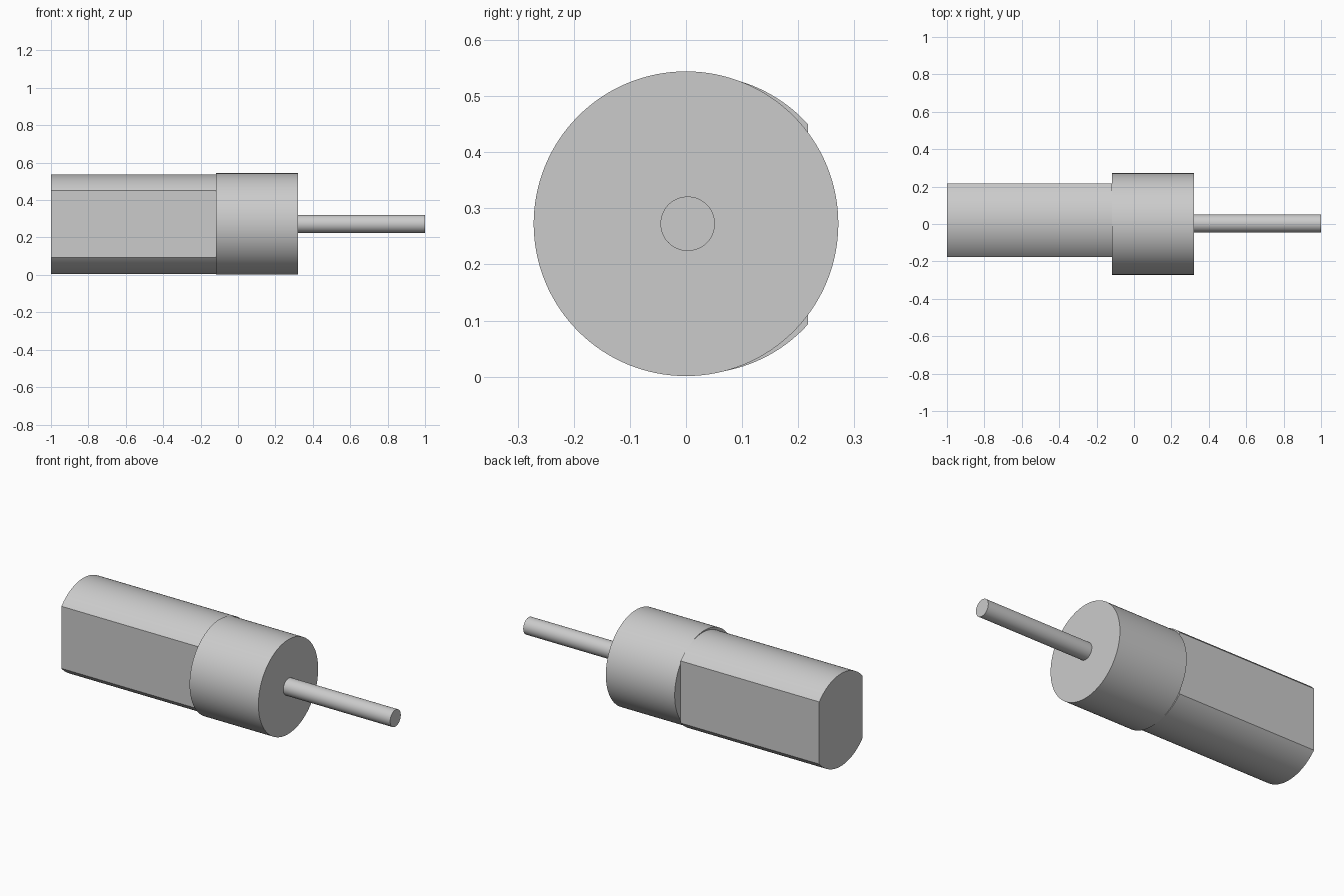
import bpy, bmesh, math

if "Cube" in bpy.data.objects:
    bpy.data.objects.remove(bpy.data.objects["Cube"])


def extrude_x(name, outline, x0, x1):
    """Solid made by extruding a (y, z) outline along x."""
    bm = bmesh.new()
    face = bm.faces.new([bm.verts.new((x0, y, z)) for y, z in outline])
    ext = bmesh.ops.extrude_face_region(bm, geom=[face])
    moved = [v for v in ext["geom"] if isinstance(v, bmesh.types.BMVert)]
    bmesh.ops.translate(bm, verts=moved, vec=(x1 - x0, 0, 0))
    bmesh.ops.recalc_face_normals(bm, faces=bm.faces)
    mesh = bpy.data.meshes.new(name)
    bm.to_mesh(mesh)
    bm.free()
    obj = bpy.data.objects.new(name, mesh)
    bpy.context.collection.objects.link(obj)
    bpy.ops.object.select_all(action='DESELECT')
    obj.select_set(True)
    bpy.context.view_layer.objects.active = obj
    bpy.ops.object.shade_smooth_by_angle(angle=math.radians(25))
    return obj


def arc(cy, cz, r, a0, a1, n):
    """n + 1 points from angle a0 to a1."""
    return [(cy + r * math.cos(a0 + (a1 - a0) * i / n),
             cz + r * math.sin(a0 + (a1 - a0) * i / n)) for i in range(n + 1)]


def circle(cy, cz, r, n):
    return arc(cy, cz, r, 0, 2 * math.pi, n)[:-1]


# Grip: round bar with two flats, slightly off the collar axis
BODY_R, FLAT = 0.266, 0.197
a = math.acos(FLAT / BODY_R)
grip = (arc(0.02, 0.2715, BODY_R, a, math.pi - a, 48)
        + arc(0.02, 0.2715, BODY_R, math.pi + a, 2 * math.pi - a, 48))
extrude_x("flatted_body", grip, -1.0, -0.118)

# Round collar
extrude_x("collar", circle(0, 0.2725, 0.2715, 128), -0.118, 0.32)

# Thin output shaft
extrude_x("shaft", circle(0.003, 0.2725, 0.0485, 64), 0.32, 1.0)
